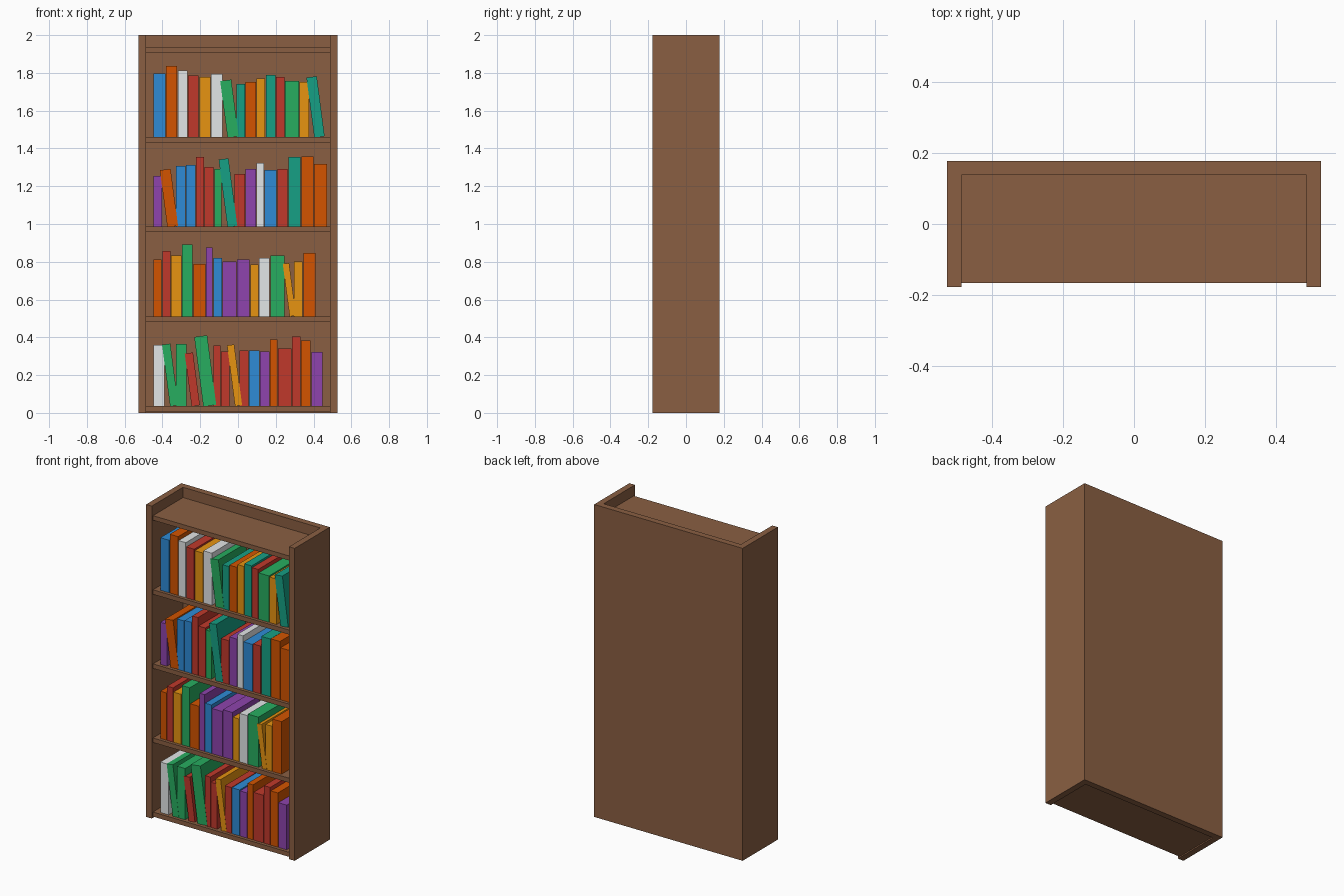
import bpy, bmesh
from mathutils import Matrix, Vector

if "Cube" in bpy.data.objects:
    bpy.data.objects.remove(bpy.data.objects["Cube"])


def srgb(hex_code):
    out = []
    for i in (0, 2, 4):
        c = int(hex_code[i:i + 2], 16) / 255
        out.append(c / 12.92 if c <= 0.04045 else ((c + 0.055) / 1.055) ** 2.4)
    return (*out, 1.0)


PALETTE = {"brown": "8a5f42", "blue": "2e8bd6", "orange": "d35400",
           "white": "ecf0f1", "red": "c0392b", "yellow": "f39c12",
           "green": "27ae60", "teal": "16a085", "purple": "8e44ad"}
MATS = {}
for name, code in PALETTE.items():
    MATS[name] = bpy.data.materials.new(name)
    MATS[name].diffuse_color = srgb(code)


def finish(name, bm, colour):
    bmesh.ops.recalc_face_normals(bm, faces=bm.faces)
    mesh = bpy.data.meshes.new(name)
    bm.to_mesh(mesh)
    bm.free()
    mesh.materials.append(MATS[colour])
    obj = bpy.data.objects.new(name, mesh)
    bpy.context.collection.objects.link(obj)
    return obj


def box(name, lo, hi, colour, lean=0.0):
    lo, hi = Vector(lo), Vector(hi)
    bm = bmesh.new()
    bmesh.ops.create_cube(bm, size=1)
    bmesh.ops.scale(bm, vec=hi - lo, verts=bm.verts)
    obj = finish(name, bm, colour)
    obj.matrix_world = (Matrix.Translation((lo + hi) / 2)
                        @ Matrix.Rotation(-lean, 4, 'Y'))
    return obj


W, D, H, T = 0.526, 0.178, 2.0, 0.04    # half width, half depth, height, board
IN = W - T

# Case: U-shaped outline of the two sides and the back, extruded upwards
bm = bmesh.new()
half = [(W, D), (W, -D), (IN, -D), (IN, D - T)]
outline = half + [(-x, y) for x, y in reversed(half)]
face = bm.faces.new([bm.verts.new((x, y, 0)) for x, y in outline])
ext = bmesh.ops.extrude_face_region(bm, geom=[face])
bmesh.ops.translate(bm, vec=(0, 0, H),
                    verts=[v for v in ext["geom"] if isinstance(v, bmesh.types.BMVert)])
finish("case", bm, "brown")

# Shelves
PITCH, FIRST_TOP = 0.4743, 0.037
for i in range(5):
    top = FIRST_TOP + i * PITCH
    box(f"shelf_{i + 1}", (-IN, -0.166, top - 0.029), (IN, D - T, top), "brown")

# Books, lowest shelf first: colour, slot width and height in thousandths
LEAN = True
ROWS = [
    [("white", 63, 323), ("green", 56, 328, LEAN), ("green", 61, 328),
     ("red", 56, 281, LEAN), ("green", 81, 371, LEAN), ("red", 42, 321),
     ("red", 48, 289), ("yellow", 50, 324, LEAN), ("red", 50, 294),
     ("blue", 58, 294), ("purple", 53, 289), ("orange", 42, 352),
     ("red", 74, 305), ("red", 48, 368), ("orange", 54, 347), ("purple", 63, 286)],
    [("orange", 48, 302), ("red", 46, 347), ("yellow", 58, 321),
     ("green", 60, 379), ("orange", 67, 278), ("purple", 39, 363),
     ("blue", 48, 310), ("purple", 77, 289), ("purple", 71, 302),
     ("yellow", 46, 273), ("white", 60, 310), ("green", 79, 321),
     ("yellow", 46, 281, LEAN), ("yellow", 49, 289), ("orange", 69, 336)],
    [("purple", 50, 269), ("orange", 69, 304, LEAN), ("blue", 54, 322),
     ("blue", 53, 327), ("red", 45, 370), ("red", 52, 317),
     ("green", 42, 306), ("teal", 64, 360, LEAN), ("red", 60, 280),
     ("purple", 57, 306), ("white", 43, 338), ("blue", 67, 301),
     ("red", 59, 306), ("teal", 68, 370), ("orange", 68, 372), ("orange", 73, 333)],
    [("blue", 67, 336), ("orange", 63, 376), ("white", 54, 352),
     ("red", 60, 326), ("yellow", 62, 318), ("white", 63, 334),
     ("green", 71, 302, LEAN), ("teal", 49, 281), ("orange", 58, 291),
     ("yellow", 48, 310), ("teal", 55, 328), ("red", 47, 318),
     ("green", 77, 297), ("yellow", 53, 291), ("teal", 67, 320, LEAN)],
]
for r, row in enumerate(ROWS):
    x, z = -0.45, FIRST_TOP + r * PITCH
    for n, (colour, slot, height, *lean) in enumerate(row):
        slot, height = slot / 1000, height / 1000
        gap = 0.006 if lean else 0.002
        front = -0.147 if lean else -0.146    # leaning books sit a hair forward
        box(f"book_{r + 1}_{n + 1}", (x + gap, front, z),
            (x + slot - gap, 0.13, z + height), colour, 0.13 if lean else 0.0)
        x += slot

for m in bpy.data.materials:
    if m.users and not m.is_grease_pencil:
        m.use_nodes = True
        m.node_tree.nodes["Principled BSDF"].inputs["Base Color"].default_value = m.diffuse_color
